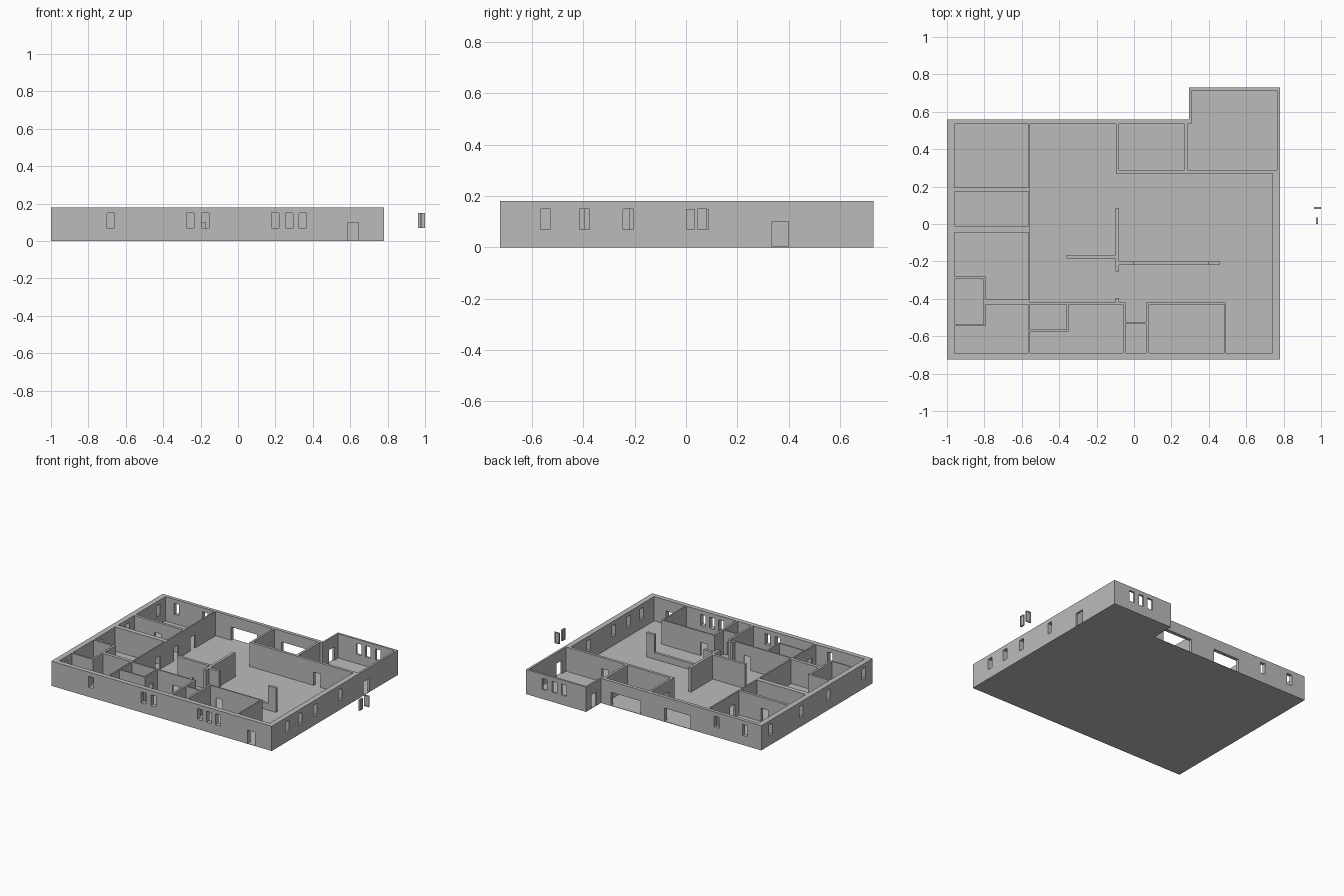
import bpy
import bmesh

cube = bpy.data.objects.get("Cube")
if cube:
    bpy.data.objects.remove(cube, do_unlink=True)

TOP, SLAB = 0.18, 0.003
DOOR, SILL, HEAD = 0.1, 0.07, 0.15

plaster = bpy.data.materials.new("grey plaster")
plaster.use_nodes = True
grey = (0.5, 0.5, 0.5, 1)
plaster.diffuse_color = grey
plaster.node_tree.nodes["Principled BSDF"].inputs["Base Color"].default_value = grey


def prism(bm, outline, z0, z1):
    base = bm.faces.new([bm.verts.new((x, y, z0)) for x, y in outline])
    out = bmesh.ops.extrude_face_region(bm, geom=[base])
    moved = [v for v in out["geom"] if isinstance(v, bmesh.types.BMVert)]
    bmesh.ops.translate(bm, verts=moved, vec=(0, 0, z1 - z0))


def rect(x0, x1, y0, y1):
    return [(x0, y0), (x1, y0), (x1, y1), (x0, y1)]


def make(name, solids):
    """One object from a list of (outline, bottom, top) prisms."""
    bm = bmesh.new()
    for outline, z0, z1 in solids:
        prism(bm, outline, z0, z1)
    bmesh.ops.recalc_face_normals(bm, faces=bm.faces)
    mesh = bpy.data.meshes.new(name)
    bm.to_mesh(mesh)
    bm.free()
    mesh.materials.append(plaster)
    obj = bpy.data.objects.new(name, mesh)
    bpy.context.collection.objects.link(obj)
    return obj


def cut(obj, solids):
    cutter = make("cutter", solids)
    mod = obj.modifiers.new("openings", "BOOLEAN")
    mod.operation, mod.solver, mod.object = "DIFFERENCE", "EXACT", cutter
    bpy.context.view_layer.objects.active = obj
    bpy.ops.object.modifier_apply(modifier=mod.name)
    bpy.data.objects.remove(cutter, do_unlink=True)


def opening(axis, at, centre, width, kind):
    """Cutting block through a wall that runs along the axis."""
    a, b = centre - width / 2, centre + width / 2
    c, d = at - 0.06, at + 0.06
    box = rect(a, b, c, d) if axis == "x" else rect(c, d, a, b)
    return (box, -0.05, DOOR) if kind == "door" else (box, SILL, HEAD)


# Floor slab and outer walls
outer = [(-1, -0.725), (0.78, -0.725), (0.78, 0.73), (0.295, 0.73), (0.295, 0.56), (-1, 0.56)]
inner = [(-0.96, -0.69), (0.74, -0.69), (0.74, 0.28), (0.765, 0.28),
         (0.765, 0.715), (0.308, 0.715), (0.308, 0.535), (-0.96, 0.535)]
make("floor", [(outer, 0, SLAB)])
shell = make("outer_walls", [(outer, SLAB, TOP)])
cut(shell, [(inner, -0.1, 0.3)])

# Windows and doors in the outer walls: axis, wall position, centres
holes = []
for axis, at, centres in [
    ("x", -0.71, (-0.68, -0.255, -0.175, 0.2, 0.275, 0.345)),
    ("x", 0.72, (0.63, 0.55, 0.475)),
    ("x", 0.55, (-0.87, -0.64)),
    ("y", 0.76, (-0.547, -0.395, -0.225, 0.065)),
    ("y", -0.98, (0.45, 0.1, -0.21, -0.62)),
]:
    holes += [opening(axis, at, c, 0.04, "window") for c in centres]
for axis, at, centre, width in [
    ("x", -0.71, 0.615, 0.06), ("y", 0.76, 0.367, 0.065), ("y", 0.3, 0.64, 0.06),
    ("x", 0.55, -0.325, 0.21), ("x", 0.55, 0.095, 0.24),
]:
    holes.append(opening(axis, at, centre, width, "door"))
cut(shell, holes)

# Inner walls: name, extent, door centres along the longer side
E = 0.002
inner_walls = [
    ("bedroom_long_wall", (-0.565, -0.555, -0.69, 0.535), (0.27, 0.08, -0.13, -0.62)),
    ("bedroom_wall_back", (-0.96, -0.565, 0.175, 0.195), (-0.77,)),
    ("bedroom_wall_middle", (-0.96, -0.565, -0.045, -0.01), ()),
    ("bedroom_wall_front", (-0.79, -0.565, -0.43, -0.405), ()),
    ("bath_wall_back", (-0.96, -0.79, -0.295, -0.28), ()),
    ("bath_wall_front", (-0.96, -0.79, -0.545, -0.535), ()),
    ("bath_wall_side", (-0.805, -0.79, -0.535, -0.295), (-0.35,)),
    ("garage_wall_front", (-0.095, 0.765, 0.27, 0.29), (0.45,)),
    ("garage_wall_side", (-0.095, -0.08, 0.29, 0.535), (0.36,)),
    ("garage_divider", (0.27, 0.287, 0.29, 0.535), ()),
    ("hall_wall", (-0.1, -0.08, -0.255, 0.085), ()),
    ("hall_wing", (-0.36, -0.1, -0.185, -0.165), ()),
    ("hall_stub", (-0.1, -0.08, -0.42, -0.395), ()),
    ("counter_start", (-0.08, 0, -0.22, -0.2), ()),
    ("counter_pillar", (0.395, 0.46, -0.22, -0.2), ()),
    ("office_wall_back", (-0.555, -0.045, -0.43, -0.42), (-0.2,)),
    ("closet_wall_front", (-0.555, -0.35, -0.575, -0.565), ()),
    ("closet_wall_side", (-0.36, -0.35, -0.565, -0.43), (-0.5,)),
    ("office_wall_side", (-0.06, -0.045, -0.69, -0.43), ()),
    ("store_wall", (-0.045, 0.065, -0.535, -0.525), (0.01,)),
    ("study_wall_left", (0.065, 0.08, -0.69, -0.43), ()),
    ("study_wall_back", (0.065, 0.49, -0.43, -0.42), (0.15,)),
    ("study_wall_right", (0.48, 0.49, -0.69, -0.43), ()),
]
for name, (x0, x1, y0, y1), doors in inner_walls:
    wall = make(name, [(rect(x0, x1, y0, y1), SLAB, TOP)])
    along_x = x1 - x0 > y1 - y0
    axis, at = ("x", (y0 + y1) / 2) if along_x else ("y", (x0 + x1) / 2)
    if doors:
        cut(wall, [opening(axis, at, c, 0.055, "door") for c in doors])

# Low counter between the two tall ends
make("low_counter", [(rect(0, 0.395, -0.22, -0.2), SLAB, 0.05)])

# Two loose window units standing off the side wall
for name, box, pane in [
    ("loose_window_a", (0.962, 1.0, 0.08, 0.09), (0.968, 0.994, 0.083, 0.087)),
    ("loose_window_b", (0.972, 0.984, 0, 0.036), (0.976, 0.98, 0.006, 0.03)),
]:
    x0, x1, y0, y1 = box
    rim = 0.006
    unit = make(name, [(rect(*box), SILL, HEAD)])
    if x1 - x0 > y1 - y0:
        hole = rect(x0 + rim, x1 - rim, y0 - rim, y1 + rim)
    else:
        hole = rect(x0 - rim, x1 + rim, y0 + rim, y1 - rim)
    cut(unit, [(hole, SILL + rim, HEAD - rim)])
    make(name + "_pane", [(rect(*pane), SILL + rim, HEAD - rim)])
